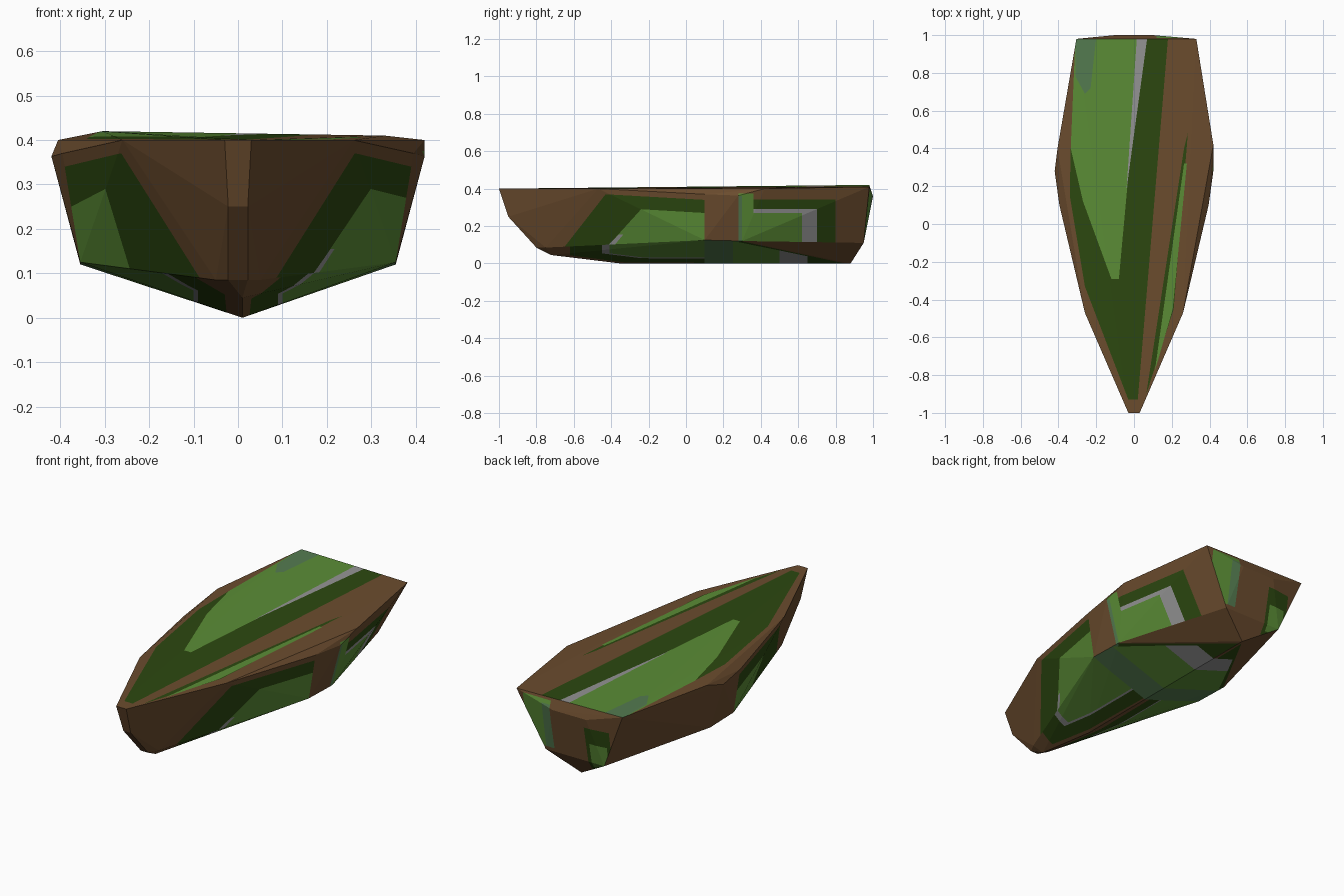
import bpy, bmesh
from mathutils import Vector

if "Cube" in bpy.data.objects:
    bpy.data.objects.remove(bpy.data.objects["Cube"])


def colour(name, r, g, b):
    lin = [((c / 255 + 0.055) / 1.055) ** 2.4 for c in (r, g, b)]
    m = bpy.data.materials.new(name)
    m.diffuse_color = (*lin, 1)
    m.use_nodes = True
    m.node_tree.nodes["Principled BSDF"].inputs["Base Color"].default_value = m.diffuse_color
    return m


mats = [colour("brown", 107, 76, 46), colour("dark green", 44, 72, 16),
        colour("light green", 91, 141, 54), colour("grey", 148, 148, 148),
        colour("grey green", 84, 123, 80)]
BROWN, DARK, LIGHT, GREY, MIST = range(5)

bm = bmesh.new()

# Hull: corner points of one side, mirrored, plus the centre line and uneven rim
paired = [(0.03, -1, 0.4), (0.022, -0.95, 0.25), (0.022, -0.8, 0.085),
          (0.05, -0.75, 0.085), (0.26, -0.47, 0.4), (0.395, 0.1, 0.37),
          (0.355, 0.1, 0.125), (0.355, 0.3, 0.12), (0.42, 0.28, 0.363),
          (0.175, 0.95, 0.11), (0.1, 1.0, 0.36)]
single = [(0.01, -0.72, 0.045), (0.01, -0.35, 0), (0.01, 0.88, 0),
          (0.42, 0.42, 0.4), (-0.405, 0.4, 0.4),
          (0.33, 0.98, 0.41), (-0.305, 0.98, 0.42)]
for x, y, z in paired:
    bm.verts.new((x, y, z))
    bm.verts.new((-x, y, z))
for p in single:
    bm.verts.new(p)
res = bmesh.ops.convex_hull(bm, input=bm.verts[:])
inner = {g for g in res["geom_interior"] + res["geom_unused"]
         if isinstance(g, bmesh.types.BMVert)}
bmesh.ops.delete(bm, geom=list(inner), context='VERTS')
bmesh.ops.recalc_face_normals(bm, faces=bm.faces[:])

# Which faces each painted side covers, and its two drawing axes
SIDES = {
    "top": (lambda n: n.z > 0.5, 0, 1),
    "bottom": (lambda n: n.z < -0.75, 0, 1),
    "right": (lambda n: n.x > 0.3 and -0.75 < n.z < 0.5 and n.y < 0.8, 1, 2),
    "left": (lambda n: n.x < -0.3 and -0.75 < n.z < 0.5 and n.y < 0.8, 1, 2),
    "back": (lambda n: n.y > 0.8, 0, 2),
}


def inside(pt, poly):
    hit = False
    for (ax, ay), (bx, by) in zip(poly, poly[1:] + poly[:1]):
        if (ay > pt[1]) != (by > pt[1]):
            if pt[0] < ax + (pt[1] - ay) * (bx - ax) / (by - ay):
                hit = not hit
    return hit


def paint(side, mat, poly):
    """Cut the outline of a patch into one side and colour what lies inside."""
    test, u, v = SIDES[side]
    for a, b in zip(poly, poly[1:] + poly[:1]):
        faces = [f for f in bm.faces if test(f.normal)]
        geom = set(faces)
        for f in faces:
            geom.update(f.edges)
            geom.update(f.verts)
        co, no = Vector(), Vector()
        co[u], co[v] = a
        no[u], no[v] = b[1] - a[1], a[0] - b[0]
        bmesh.ops.bisect_plane(bm, geom=list(geom), dist=1e-5,
                               plane_co=co, plane_no=no.normalized())
        bm.normal_update()
    for f in bm.faces:
        if test(f.normal):
            c = f.calc_center_median()
            if inside((c[u], c[v]), poly):
                f.material_index = mat


def box(a, b, c, d):
    return [(a, c), (b, c), (b, d), (a, d)]


# Deck paint
paint("top", DARK, [(-0.03, -0.93), (0.02, -0.93), (0.18, 0.985), (-0.31, 0.985),
                    (-0.335, 0.4), (-0.34, 0.15), (-0.26, -0.33)])
paint("top", LIGHT, [(-0.12, -0.29), (-0.08, -0.29), (-0.035, 0.2), (0.02, 0.985),
                     (-0.31, 0.985), (-0.335, 0.4), (-0.27, 0.12)])
paint("top", GREY, [(-0.04, 0.18), (0.07, 0.985), (0.015, 0.985)])
paint("top", MIST, [(-0.31, 0.985), (-0.2, 0.985), (-0.23, 0.72), (-0.26, 0.69),
                    (-0.31, 0.78)])
paint("top", DARK, [(0.065, -0.9), (0.21, -0.45), (0.285, 0.48), (0.265, 0.4)])
paint("top", LIGHT, [(0.11, -0.78), (0.205, -0.45), (0.28, 0.32), (0.265, 0.32)])

# Forward panels on both flanks
for side in ("right", "left"):
    paint(side, DARK, [(-0.68, 0.05), (-0.43, 0.37), (0.1, 0.34), (0.1, 0)])
paint("right", LIGHT, [(-0.43, 0.08), (-0.24, 0.29), (0.1, 0.27), (0.1, 0)])
paint("right", GREY, [(-0.45, 0.065), (-0.36, 0.155), (-0.335, 0.155), (-0.41, 0.065)])
paint("left", LIGHT, [(-0.24, 0.29), (0.1, 0.25), (0.1, 0), (-0.2, 0.05)])

# Aft panel on the right flank
paint("right", LIGHT, box(0.28, 0.36, 0.1, 0.375))
paint("right", MIST, box(0.28, 0.3, 0.1, 0.36))
paint("right", DARK, box(0.36, 0.8, 0.09, 0.342))
paint("right", GREY, box(0.36, 0.7, 0.09, 0.29))
paint("right", LIGHT, box(0.36, 0.62, 0.09, 0.27))

# Underside panels and cross stripes
for s in (1, -1):
    paint("bottom", DARK, [(s * 0.03, -0.62), (s * 0.4, -0.62), (s * 0.4, 0.22),
                           (s * 0.01, 0.85)])
    paint("bottom", GREY, [(s * 0.09, -0.45), (s * 0.4, -0.45), (s * 0.4, 0.1),
                           (s * 0.09, 0.1)])
    paint("bottom", LIGHT, [(s * 0.1, -0.41), (s * 0.4, -0.41), (s * 0.4, 0.1),
                            (s * 0.1, 0.1)])
    paint("bottom", MIST, [(0, 0.1), (s * 0.4, 0.1), (s * 0.355, 0.3),
                           (s * 0.32, 0.25), (0, 0.25)])
    paint("bottom", LIGHT, [(0, 0.25), (s * 0.355, 0.25), (s * 0.21, 0.5), (0, 0.5)])
    paint("bottom", GREY, [(0, 0.5), (s * 0.21, 0.5), (s * 0.12, 0.65), (0, 0.65)])

# Transom paint
paint("back", LIGHT, box(0.12, 0.29, 0.13, 0.4))
paint("back", MIST, box(0.12, 0.17, 0.13, 0.38))
paint("back", DARK, box(-0.22, -0.08, 0.06, 0.31))
paint("back", LIGHT, box(-0.2, -0.1, 0.08, 0.22))

mesh = bpy.data.meshes.new("hull")
bm.to_mesh(mesh)
bm.free()
for m in mats:
    mesh.materials.append(m)
bpy.context.collection.objects.link(bpy.data.objects.new("hull", mesh))
